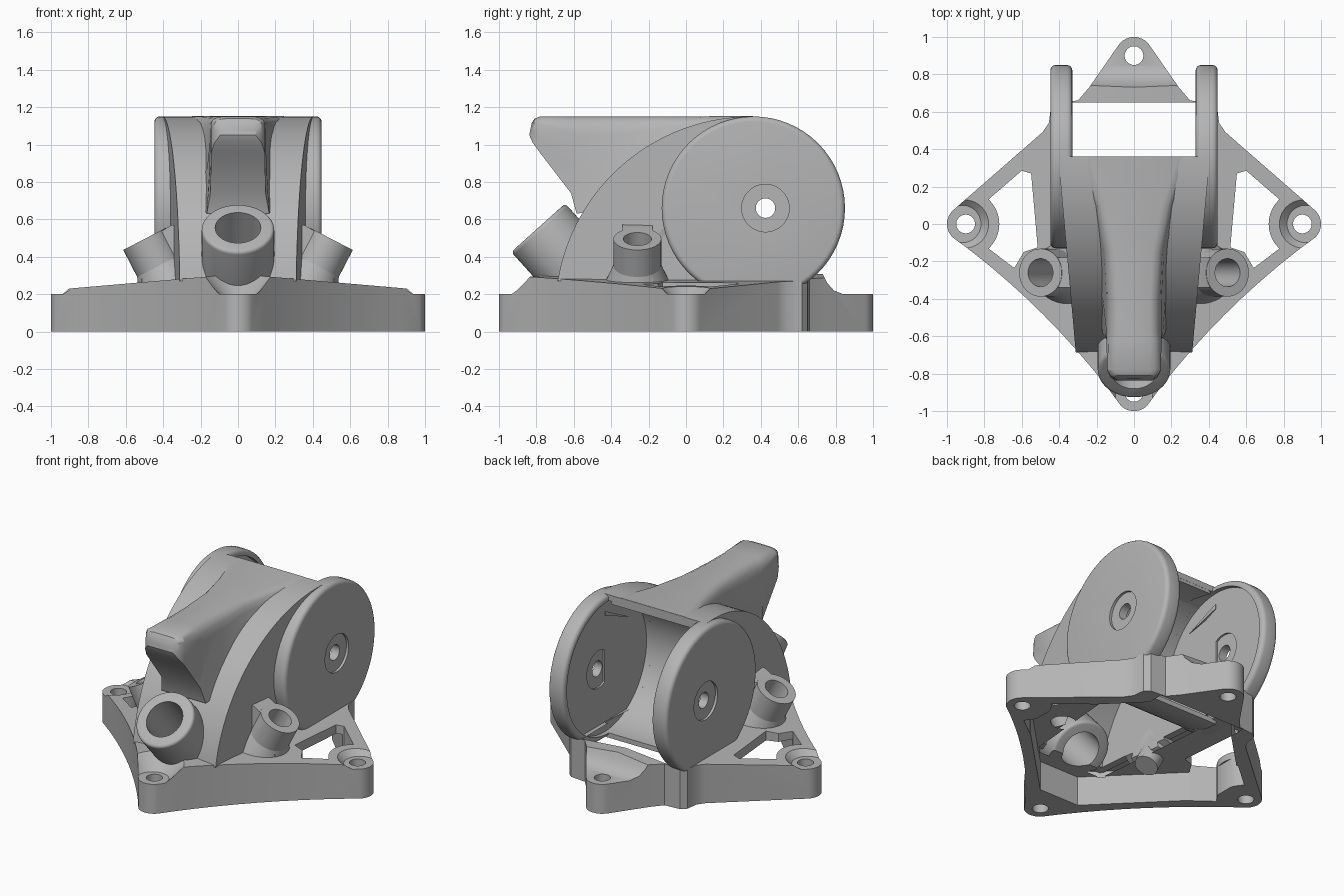
import bpy, bmesh
from math import sin, cos, radians, sqrt
from mathutils import Vector, Matrix

old = bpy.data.objects.get("Cube")
if old:
    bpy.data.objects.remove(old, do_unlink=True)

grey = bpy.data.materials.new("plain_grey")
grey.use_nodes = True
COLOUR = (0.46, 0.46, 0.46, 1)
grey.diffuse_color = COLOUR
grey.node_tree.nodes["Principled BSDF"].inputs["Base Color"].default_value = COLOUR


def activate(ob):
    bpy.ops.object.select_all(action='DESELECT')
    ob.select_set(True)
    bpy.context.view_layer.objects.active = ob


def finish(name, bm, bevel=0):
    bmesh.ops.recalc_face_normals(bm, faces=bm.faces[:])
    me = bpy.data.meshes.new(name)
    bm.to_mesh(me)
    bm.free()
    me.materials.append(grey)
    ob = bpy.data.objects.new(name, me)
    bpy.context.collection.objects.link(ob)
    if bevel:
        m = ob.modifiers.new("round", 'BEVEL')
        m.width, m.segments, m.limit_method = bevel, 4, 'ANGLE'
        m.angle_limit = radians(40)
        activate(ob)
        bpy.ops.object.modifier_apply(modifier=m.name)
    return ob


def prism(name, pts, axis, lo, hi, half_width=None):
    """Extrude a flat outline along an axis; half_width(y) can taper it in x."""
    place = {'X': lambda a, b, c: (c, a, b),
             'Y': lambda a, b, c: (a, c, b),
             'Z': lambda a, b, c: (a, b, c)}[axis]
    bm = bmesh.new()
    face = bm.faces.new([bm.verts.new(place(a, b, lo)) for a, b in pts])
    ext = bmesh.ops.extrude_face_region(bm, geom=[face])
    new = [v for v in ext["geom"] if isinstance(v, bmesh.types.BMVert)]
    bmesh.ops.translate(bm, verts=new, vec=place(0, 0, hi - lo))
    if half_width:
        for v in bm.verts:
            v.co.x *= half_width(v.co.y)
    return finish(name, bm)


def rod(name, p0, p1, r, r2=None, bevel=0):
    p0, p1 = Vector(p0), Vector(p1)
    d = p1 - p0
    mat = Matrix.Translation((p0 + p1) / 2) @ d.to_track_quat('Z', 'Y').to_matrix().to_4x4()
    bm = bmesh.new()
    bmesh.ops.create_cone(bm, cap_ends=True, segments=64, radius1=r,
                          radius2=r if r2 is None else r2, depth=d.length, matrix=mat)
    return finish(name, bm, bevel)


def combine(target, other, op='DIFFERENCE'):
    m = target.modifiers.new("join", 'BOOLEAN')
    m.operation, m.object, m.solver = op, other, 'EXACT'
    activate(target)
    bpy.ops.object.modifier_apply(modifier=m.name)
    bpy.data.objects.remove(other, do_unlink=True)


def arc(cx, cy, r, a0, a1, n):
    angs = [radians(a0 + (a1 - a0) * i / n) for i in range(n + 1)]
    return [(cx + r * cos(a), cy + r * sin(a)) for a in angs]


CORNERS = [(0.9, 0), (-0.9, 0), (0, -0.9), (0, 0.9)]
DRUM = (0.36, 0.66)
MOUTH, SLOPE = Vector((0, -0.79, 0.555)), Vector((0, 0.67, -0.745))


def hood_width(y):
    return 0.31 + 0.09 * (y + 0.7)


def hood_profile(r, low, back):
    start = (0.35 - sqrt(r * r - (low - 0.1) ** 2), low)
    return [start] + arc(0.35, 0.1, r, 168, 90, 32) + [(back, 0.1 + r), (back, low)]


# Cutters shared by several parts
def hood_hollow():
    return prism("hood_hollow", hood_profile(0.99, 0.19, 0.37), 'X', -1, 1,
                 half_width=lambda y: hood_width(y) - 0.05)


def base_hollow():
    pts = [(0.73, 0.14), (0.23, 0.64), (-0.23, 0.64), (-0.73, 0.14),
           (-0.73, -0.14), (-0.15, -0.72), (0.15, -0.72), (0.73, -0.14)]
    return prism("base_hollow", pts, 'Z', -0.1, 0.2)


def drum_hollow():
    return rod("drum_hollow", (-0.36, *DRUM), (0.36, *DRUM), 0.45)


def tube_bore():
    return rod("tube_bore", MOUTH - SLOPE * 0.1, MOUTH + SLOPE * 0.52, 0.122)


def socket_axis(s):
    return Vector((s * 0.5, -0.26, 0.495)), Vector((s * -0.46, 0, -0.888))


def socket_bore(s):
    top, lean = socket_axis(s)
    return rod("socket_bore", top - lean * 0.1, top + lean * 0.4, 0.075)


# Diamond base with bowed front sides and rear leg steps
bowed = []
for i in range(1, 10):
    t = i / 10
    inward = 0.14 * t * (1 - t)
    bowed.append((0.07 + 0.9 * t - inward, -0.97 + 0.9 * t + inward))
right = (arc(0, -0.9, 0.1, -90, -45, 6) + bowed + arc(0.9, 0, 0.1, -45, 45, 10)
         + [(0.49, 0.49), (0.455, 0.54), (0.445, 0.62), (0.41, 0.65), (0.3, 0.66), (0.24, 0.73)]
         + arc(0, 0.9, 0.1, 35, 90, 6))
outline = right + [(-x, y) for x, y in reversed(right[1:-1])]
base = prism("base_frame", outline, 'Z', 0, 0.5)
roof = [(-1.2, -0.1), (1.2, -0.1), (1.2, 0.204), (0, 0.308), (-1.2, 0.204)]
combine(base, prism("roof", roof, 'Y', -1.2, 1.2), 'INTERSECT')
combine(base, prism("rear_step", [(0.72, 0.33), (0.755, 0.26), (0.79, 0.22), (0.84, 0.2),
                                  (1.1, 0.2), (1.1, 0.5), (0.72, 0.5)], 'X', -0.6, 0.6))
for x, y in CORNERS[:3]:
    combine(base, rod("pad_cutter", (x * 1.02, y * 1.02, 0.2), (x * 1.02, y * 1.02, 0.32), 0.1, 0.22))
for s in (-1, 1):
    win = arc(0.9, 0, 0.18, 133, 227, 10) + [(0.64, -0.235), (0.59, -0.15), (0.515, -0.125),
                                             (0.55, 0.27), (0.6, 0.285)]
    combine(base, prism("window_cutter", [(s * x, y) for x, y in win], 'Z', -0.1, 0.5))
combine(base, base_hollow())
combine(base, hood_hollow())
slot = [(-0.328, 0.3), (0.328, 0.3), (0.328, 0.65), (-0.328, 0.65)]
combine(base, prism("rear_slot", slot, 'Z', -0.1, 0.6))
combine(base, tube_bore())
for s in (-1, 1):
    combine(base, socket_bore(s))
for x, y in CORNERS:
    combine(base, rod("screw_hole", (x, y, -0.1), (x, y, 0.4), 0.05))
parts = [base]

# Arched hood
hood = prism("hood", hood_profile(1.05, 0.27, 0.36), 'X', -1, 1, half_width=hood_width)
combine(hood, hood_hollow())
combine(hood, drum_hollow())
combine(hood, tube_bore())
for s in (-1, 1):
    combine(hood, socket_bore(s))
parts.append(hood)

# Nose ridge flaring back into the hood: top y, z, bottom y, z, half width, flare
ridge = [(-0.825, 1.115, -0.838, 1.05, 0.095, 0), (-0.81, 1.138, -0.82, 1.01, 0.125, 0),
         (-0.78, 1.15, -0.78, 0.955, 0.144, 0), (-0.62, 1.15, -0.615, 0.74, 0.147, 0),
         (-0.58, 1.15, -0.585, 0.63, 0.147, 0.02), (-0.4, 1.15, -0.4, 0.66, 0.147, 0.05),
         (-0.15, 1.15, -0.15, 0.8, 0.16, 0.1), (0.1, 1.151, 0.1, 0.9, 0.21, 0.12),
         (0.359, 1.152, 0.359, 1.0, 0.3, 0.08)]
bm = bmesh.new()
rings = []
for yt, zt, yb, zb, w, fl in ridge:
    side = [(1, w + fl), (0.6, w + fl * 0.4), (0.2, w), (0.1, w - 0.008), (0.03, w - 0.03), (0, w - 0.06)]
    loop = side + [(t, -x) for t, x in reversed(side)]
    rings.append([bm.verts.new((x, yt + (yb - yt) * t, zt + (zb - zt) * t)) for t, x in loop])
for a, b in zip(rings, rings[1:]):
    for i in range(len(a)):
        j = (i + 1) % len(a)
        bm.faces.new((a[i], a[j], b[j], b[i]))
bm.faces.new(rings[0])
bm.faces.new(rings[-1])
nose = finish("nose_ridge", bm)
combine(nose, hood_hollow())
parts.append(nose)

# Front tube
tube = rod("front_tube", MOUTH, MOUTH + SLOPE * 0.42, 0.194, bevel=0.02)
combine(tube, base_hollow())
combine(tube, tube_bore())
parts.append(tube)

for s, side in ((-1, "right"), (1, "left")):
    # Round side disc with recessed inner face and hub hole
    disc = rod(side + "_disc", (s * 0.33, *DRUM), (s * 0.447, *DRUM), 0.49, bevel=0.028)
    combine(disc, drum_hollow())
    combine(disc, base_hollow())
    combine(disc, rod("hub_recess", (s * 0.43, 0.425, 0.66), (s * 0.5, 0.425, 0.66), 0.127))
    combine(disc, rod("inner_recess", (s * 0.3, 0.425, 0.66), (s * 0.372, 0.425, 0.66), 0.127))
    combine(disc, rod("hub_hole", (s * 0.3, 0.425, 0.66), (s * 0.5, 0.425, 0.66), 0.052))
    # Angled socket with a flared foot and the web that ties it to the hood
    top, lean = socket_axis(s)
    socket = rod(side + "_socket", top, top + lean * 0.33, 0.128)
    foot = rod(side + "_socket_foot", top + lean * 0.16, top + lean * 0.3, 0.127, 0.185)
    web_pts = [(0.33, 0.21), (0.33, 0.575), (0.36, 0.566), (0.5, 0.485), (0.52, 0.21)]
    web = prism(side + "_socket_web", [(s * x, z) for x, z in web_pts], 'Y', -0.34, -0.18)
    for ob in (socket, foot, web):
        combine(ob, base_hollow())
        combine(ob, hood_hollow())
        combine(ob, socket_bore(s))
    parts += [disc, socket, foot, web]

# Curved drum wall inside the hood
wall = arc(*DRUM, 0.483, 92, 270, 40) + arc(*DRUM, 0.45, 270, 92, 40)
parts.append(prism("drum_wall", wall, 'X', -0.358, 0.358))

for ob in parts:
    activate(ob)
    bpy.ops.object.shade_smooth_by_angle(angle=radians(32))
